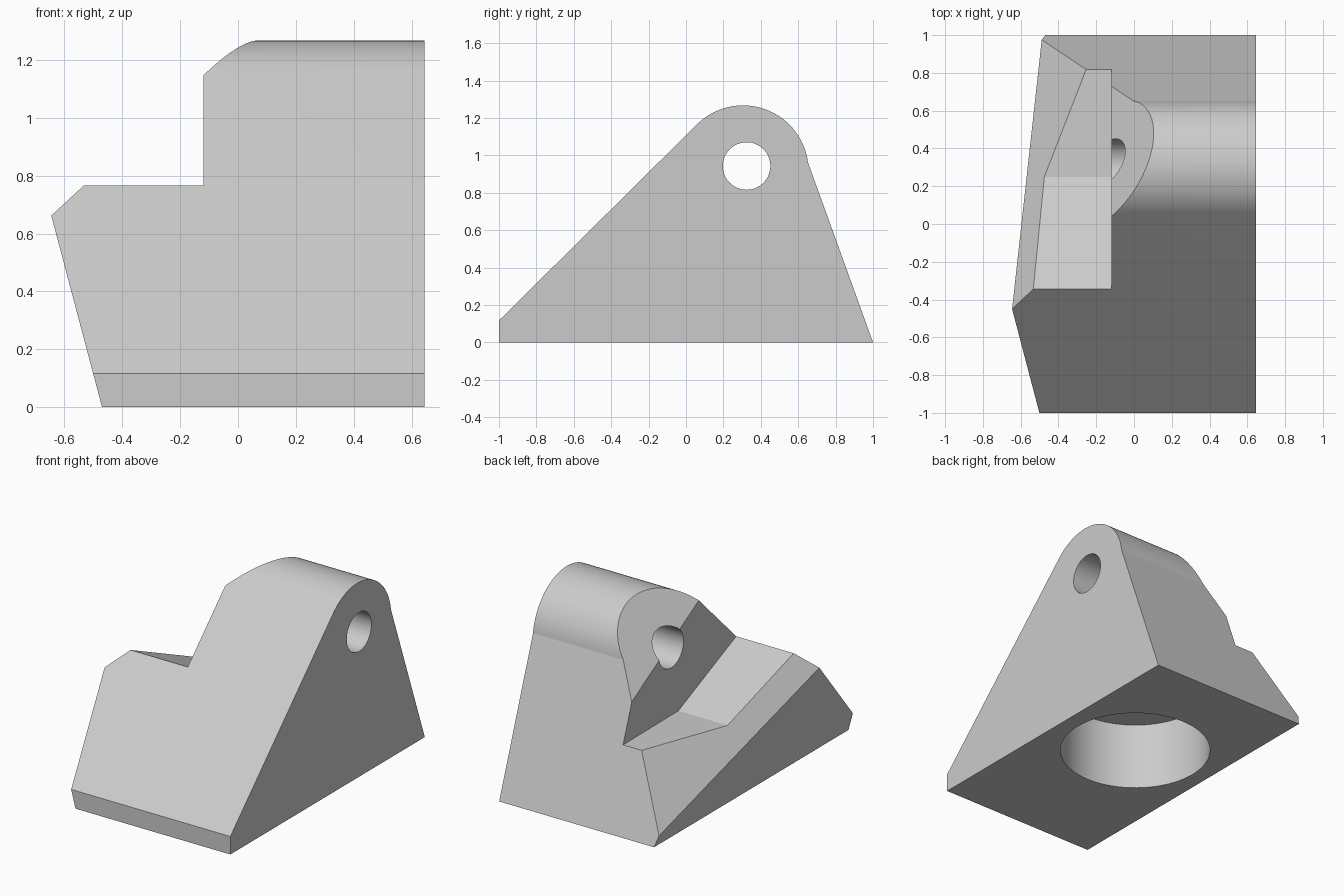
import bpy, bmesh, math
from mathutils import Vector

if "Cube" in bpy.data.objects:
    bpy.data.objects.remove(bpy.data.objects["Cube"], do_unlink=True)

grey = bpy.data.materials.new("plain_grey")
grey.use_nodes = True
COLOUR = (0.6, 0.6, 0.6, 1)
grey.diffuse_color = COLOUR
grey.node_tree.nodes["Principled BSDF"].inputs["Base Color"].default_value = COLOUR


def finish(bm, name):
    bmesh.ops.recalc_face_normals(bm, faces=bm.faces)
    mesh = bpy.data.meshes.new(name)
    bm.to_mesh(mesh)
    bm.free()
    mesh.materials.append(grey)
    obj = bpy.data.objects.new(name, mesh)
    bpy.context.collection.objects.link(obj)
    return obj


def prism(profile, start, depth):
    """Extrude a closed outline along the given vector."""
    bm = bmesh.new()
    face = bm.faces.new([bm.verts.new(start(a, b)) for a, b in profile])
    new = bmesh.ops.extrude_face_region(bm, geom=[face])["geom"]
    verts = [g for g in new if isinstance(g, bmesh.types.BMVert)]
    bmesh.ops.translate(bm, verts=verts, vec=depth)
    return bm


def arc(cy, cz, r, a0, a1, steps):
    angles = [math.radians(a0 + (a1 - a0) * i / steps) for i in range(steps + 1)]
    return [(cy + r * math.cos(a), cz + r * math.sin(a)) for a in angles]


def slice_off(bm, point, normal):
    """Remove everything on the normal's side of a plane and cap the cut."""
    cut = bmesh.ops.bisect_plane(bm, geom=bm.verts[:] + bm.edges[:] + bm.faces[:],
                                 plane_co=point, plane_no=normal, clear_outer=True)
    edges = [g for g in cut["geom_cut"] if isinstance(g, bmesh.types.BMEdge)]
    bmesh.ops.contextual_create(bm, geom=edges)


# Wedge body with a rounded crest
outline = [(-1, 0), (1, 0)] + arc(0.305, 0.917, 0.35, 7.5, 134.5, 40) + [(-1, 0.117)]
bm = prism(outline, lambda y, z: (-1, y, z), (1.645, 0, 0))

# Slanted side, then the bevelled plane above it
slice_off(bm, Vector((-0.47, 0, 0)), Vector((-1, 0, -0.265)))
slice_off(bm, Vector((-0.645, -0.45, 0.663)), Vector((-0.205, 0.081, 0.1405)))
body = finish(bm, "bracket_body")

# Side notch, pin hole and round socket underneath
notch = [(-0.6, 0.876), (0.25, 0.508), (1.2, 0.5), (1.2, 1.5), (-0.6, 1.5)]
cutters = [
    finish(prism(notch, lambda y, z: (-1.12, y, z), (1, 0, 0)), "notch_cutter"),
    finish(prism(arc(0.324, 0.943, 0.127, 0, 354.375, 63),
                 lambda y, z: (-0.5, y, z), (1.5, 0, 0)), "pin_hole_cutter"),
    finish(prism(arc(0.086, 0.114, 0.455, 0, 356.25, 95),
                 lambda x, y: (x, y, -0.2), (0, 0, 0.64)), "socket_cutter"),
]
bpy.context.view_layer.objects.active = body
for cutter in cutters:
    mod = body.modifiers.new(cutter.name, "BOOLEAN")
    mod.operation = "DIFFERENCE"
    mod.solver = "EXACT"
    mod.object = cutter
    bpy.ops.object.modifier_apply(modifier=mod.name)
    bpy.data.objects.remove(cutter, do_unlink=True)

# Smooth curved surfaces, crisp edges
bpy.ops.object.select_all(action="DESELECT")
body.select_set(True)
bpy.ops.object.shade_smooth_by_angle(angle=math.radians(10))
